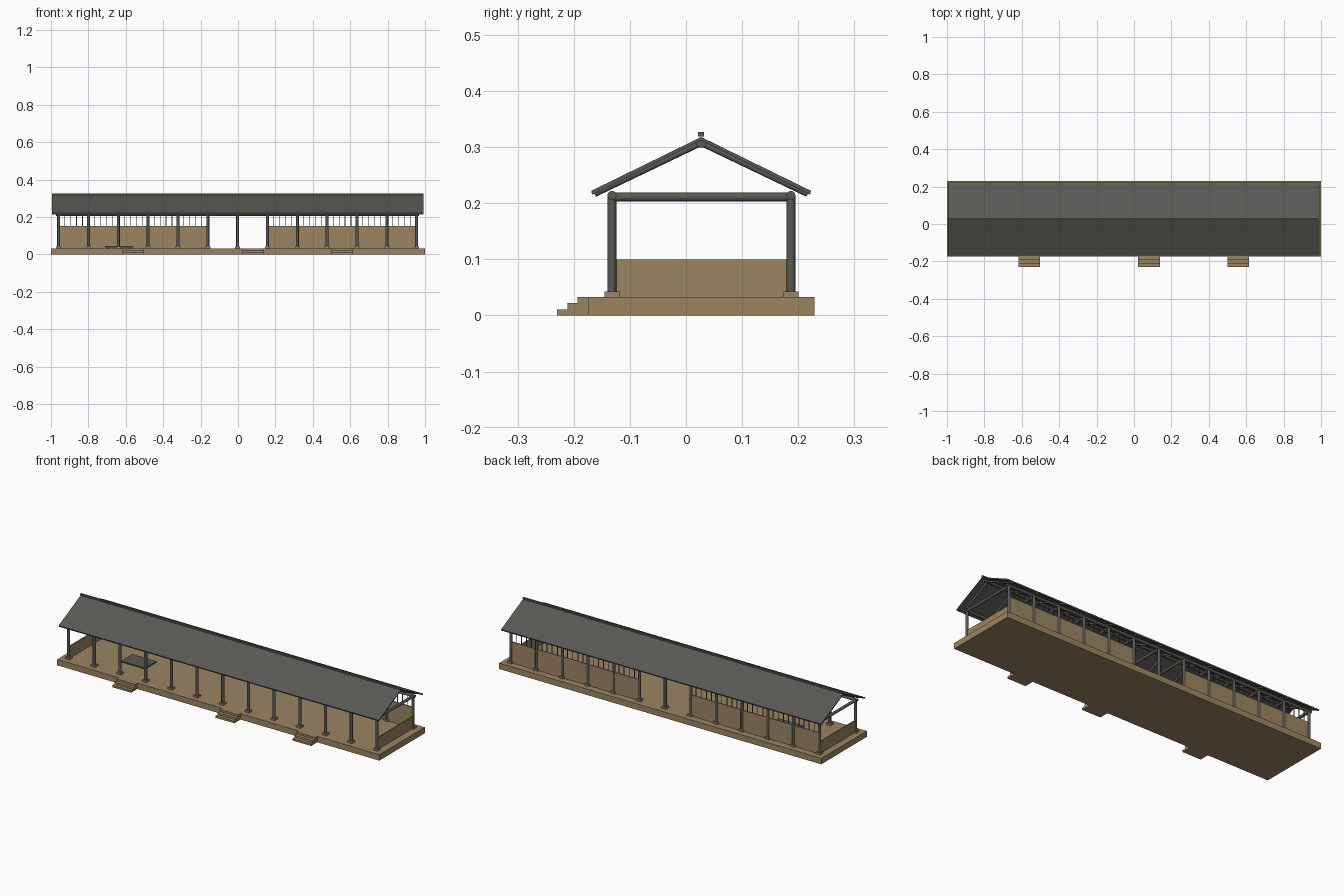
import bpy, bmesh, math
from mathutils import Vector

if "Cube" in bpy.data.objects:
    bpy.data.objects.remove(bpy.data.objects["Cube"])

def material(name, rgb):
    m = bpy.data.materials.new(name)
    m.diffuse_color = (*rgb, 1)
    m.use_nodes = True
    m.node_tree.nodes["Principled BSDF"].inputs["Base Color"].default_value = m.diffuse_color
    return m

TAN = material("tan earth", (0.33, 0.235, 0.125))
DARK = material("dark grey timber", (0.1, 0.1, 0.088))

XC, YC = -0.002, 0.027                  # hall centre
FRONT, BACK = -0.132, 0.187             # column rows
COLS = [XC + 0.1595 * i for i in range(-6, 7)]
FLOOR, EAVE, RIDGE = 0.033, 0.219, 0.318

def finish(bm, name, mat, smooth=False):
    me = bpy.data.meshes.new(name)
    bmesh.ops.recalc_face_normals(bm, faces=bm.faces)
    bm.to_mesh(me)
    bm.free()
    me.materials.append(mat)
    ob = bpy.data.objects.new(name, me)
    bpy.context.collection.objects.link(ob)
    if smooth:
        bpy.ops.object.select_all(action='DESELECT')
        ob.select_set(True)
        bpy.context.view_layer.objects.active = ob
        bpy.ops.object.shade_smooth_by_angle(angle=math.radians(40))
    return ob

def add_box(bm, x0, x1, y0, y1, z0, z1):
    vs = bmesh.ops.create_cube(bm, size=1)['verts']
    for v in vs:
        v.co = Vector(((x0 + x1) / 2 + v.co.x * (x1 - x0),
                       (y0 + y1) / 2 + v.co.y * (y1 - y0),
                       (z0 + z1) / 2 + v.co.z * (z1 - z0)))

def boxes(name, mat, items):
    bm = bmesh.new()
    for b in items:
        add_box(bm, *b)
    return finish(bm, name, mat)

def poles(name, mat, items, r, sides=12):
    """Round timbers between pairs of points."""
    bm = bmesh.new()
    for a, b in items:
        a, b = Vector(a), Vector(b)
        vs = bmesh.ops.create_cone(bm, cap_ends=True, segments=sides, radius1=r,
                                   radius2=r, depth=(b - a).length)['verts']
        rot = (b - a).to_track_quat('Z', 'Y')
        for v in vs:
            v.co = rot @ v.co + (a + b) / 2
    return finish(bm, name, mat, True)

# Ground: platform and three flights of steps
boxes("platform", TAN, [(-1, 1, -0.175, 0.229, 0, FLOOR)])
boxes("steps", TAN, [(x - 0.058, x + 0.058, -0.193 - 0.0185 * i, -0.175, 0, FLOOR - 0.011 * i)
                     for x in (-0.56, 0.08, 0.557) for i in range(3)])

# Columns on square stone bases
boxes("column_bases", TAN, [(x - 0.0135, x + 0.0135, y - 0.0135, y + 0.0135, FLOOR, 0.043)
                            for x in COLS for y in (FRONT, BACK)])
poles("columns", DARK, [((x, y, 0.043), (x, y, 0.214))
                        for x in COLS for y in (FRONT, BACK)], 0.008)

# Low end walls and higher back walls with an open middle
boxes("end_walls", TAN, [(x - 0.003, x + 0.003, FRONT + 0.008, BACK - 0.008, FLOOR, 0.1)
                         for x in (COLS[0], COLS[-1])])
solid_bays = [i for i in range(12) if i not in (5, 6)]
boxes("back_walls", TAN, [(COLS[i] + 0.006, COLS[i + 1] - 0.006, BACK - 0.003, BACK + 0.003,
                           FLOOR, 0.151) for i in solid_bays])
boxes("window_bars", DARK, [(x - 0.0016, x + 0.0016, BACK - 0.0016, BACK + 0.0016, 0.151, 0.208)
                            for i in solid_bays
                            for x in (COLS[i] + 0.0319 * k for k in range(1, 5))])

# Roof frame: wall plates, ridge beam, tie beams and rafters
poles("wall_plates", DARK, [((-0.972, y, 0.214), (0.968, y, 0.214)) for y in (FRONT, BACK)], 0.008)
poles("ridge_beam", DARK, [((-0.985, YC, 0.308), (0.98, YC, 0.308))], 0.009)
poles("tie_beams", DARK, [((x, FRONT, 0.211), (x, BACK, 0.211)) for x in COLS], 0.008)
poles("rafters", DARK, [((x, YC + s * 0.190, 0.2165), (x, YC, 0.3075))
                        for x in COLS for s in (-1, 1)], 0.0055, 10)

# Two roof slopes, each a thin sheet
bm = bmesh.new()
for s in (-1, 1):
    prof = [(s * 0.196, EAVE + 0.003), (0, RIDGE), (0, RIDGE - 0.006), (s * 0.194, EAVE - 0.004)]
    face = bm.faces.new([bm.verts.new((-0.995, YC + y, z)) for y, z in prof])
    ext = bmesh.ops.extrude_face_region(bm, geom=[face])['geom']
    bmesh.ops.translate(bm, vec=(1.987, 0, 0),
                        verts=[g for g in ext if isinstance(g, bmesh.types.BMVert)])
finish(bm, "roof_slopes", DARK)
boxes("ridge_cap", DARK, [(-0.995, 0.992, YC - 0.0055, YC + 0.0055, 0.319, 0.327)])

# Low dark table on the floor
boxes("low_table", DARK, [(-0.71, -0.56, -0.023, 0.077, 0.038, 0.0445)]
      + [(x - 0.005, x + 0.005, y - 0.005, y + 0.005, FLOOR, 0.038)
         for x in (-0.695, -0.575) for y in (-0.01, 0.064)])
